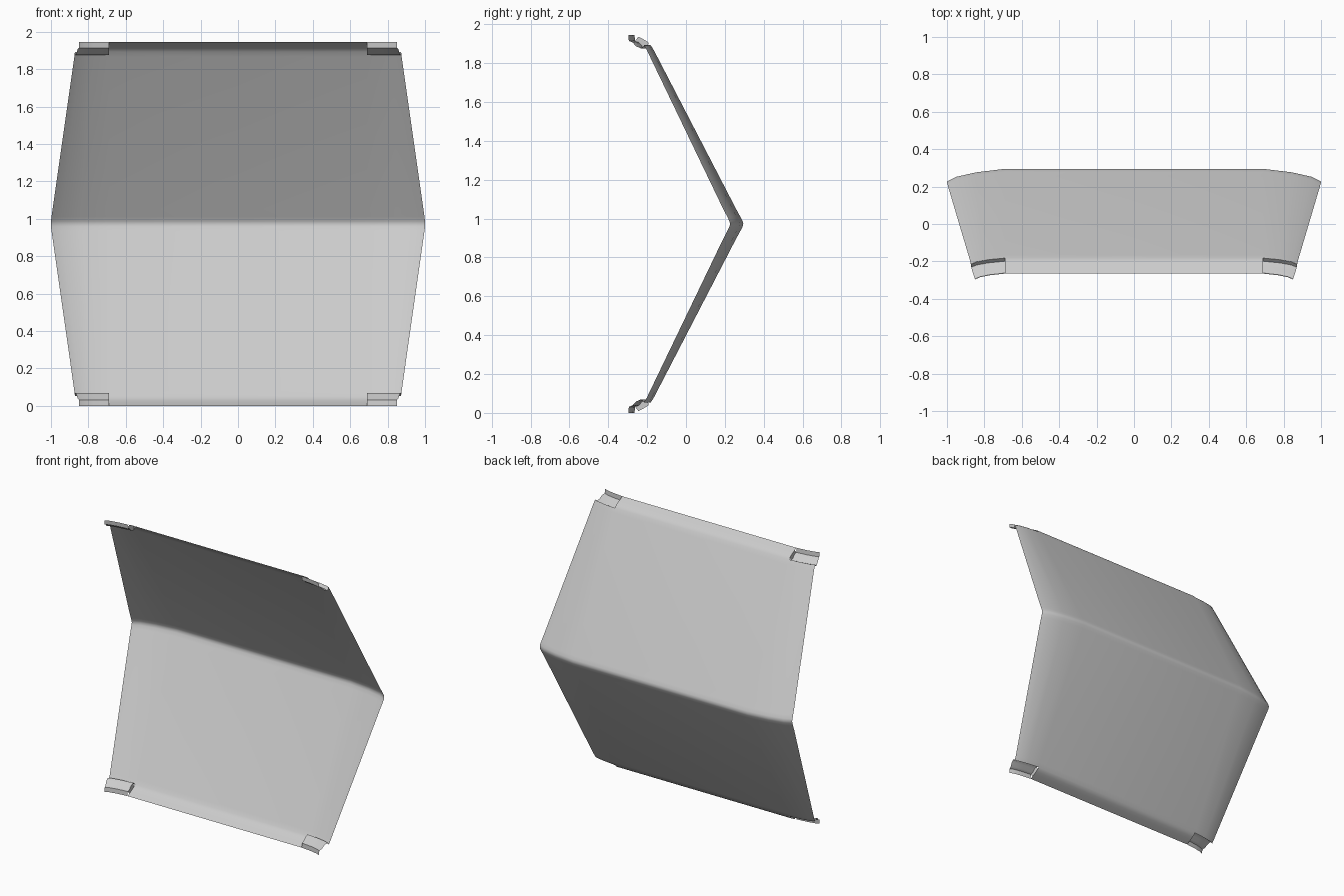
import bpy, bmesh

if "Cube" in bpy.data.objects:
    bpy.data.objects.remove(bpy.data.objects["Cube"])

MID = 0.9725      # height of the fold
INNER = 0.69      # x where the sides start to curve forward
BEND = [(0, 0), (0.5, 0.28), (0.84, 0.63), (1, 1)]   # side position, share of drop


def side_row(y, h, edge, drop):
    """Points of one row from INNER out to the curved side edge."""
    return [(INNER + t * (edge - INNER), y - d * drop, h) for t, d in BEND]


def build(name, strips):
    """Quads between the rows of each strip, mirrored left-right and top-bottom."""
    bm = bmesh.new()
    for rows in strips:
        grid = [[bm.verts.new(p) for p in row] for row in rows]
        for a, b in zip(grid, grid[1:]):
            for i in range(len(a) - 1):
                bm.faces.new((a[i], a[i + 1], b[i + 1], b[i]))
    bmesh.ops.remove_doubles(bm, verts=bm.verts, dist=0.0005)
    bmesh.ops.recalc_face_normals(bm, faces=bm.faces)
    me = bpy.data.meshes.new(name)
    bm.to_mesh(me)
    bm.free()
    ob = bpy.data.objects.new(name, me)
    bpy.context.collection.objects.link(ob)
    ob.location.z = MID
    mod = ob.modifiers.new("mirror", 'MIRROR')
    mod.use_axis = (True, False, True)
    mod.merge_threshold = 0.0005
    bpy.ops.object.select_all(action='DESELECT')
    ob.select_set(True)
    bpy.context.view_layer.objects.active = ob
    bpy.ops.object.modifier_apply(modifier=mod.name)
    bpy.ops.object.shade_smooth_by_angle(angle=0.6)
    return ob


# Folded panel: y, height from the fold, side edge x, forward drop of the edge
main = [(0.295, 0, 1.0, 0.068), (0.291, 0.015, 1.0, 0.068), (0.279, 0.038, 0.997, 0.067),
        (0.256, 0.08, 0.991, 0.066), (-0.165, 0.893, 0.875, 0.036), (-0.182, 0.92, 0.872, 0.035)]
panel = [[(0, y, h)] + side_row(y, h, e, d) for y, h, e, d in main]

# Rolled lip between the corner clips
lip = [(-0.182, 0.92), (-0.192, 0.932), (-0.205, 0.942), (-0.225, 0.953),
       (-0.245, 0.963), (-0.265, 0.9725)]
lip_rows = [[(0, y, h), (INNER, y, h)] for y, h in lip]
build("folded_panel", [panel, lip_rows])

# Corner clips: step inward, run forward, then a small upright flange
clip = [(-0.182, 0.92, 0.872), (-0.199, 0.903, 0.87), (-0.225, 0.914, 0.863),
        (-0.243, 0.934, 0.857), (-0.262, 0.941, 0.85), (-0.265, 0.9725, 0.85)]
clip_rows = [side_row(y, h, e, 0.032) for y, h, e in clip]
# Cheek closing the gap between lip and clip
cheek = [[(INNER, y, h), (INNER, c[0], c[1])] for (y, h), c in zip(lip[1:-1], clip[1:-1])]
build("corner_clips", [clip_rows, cheek])
